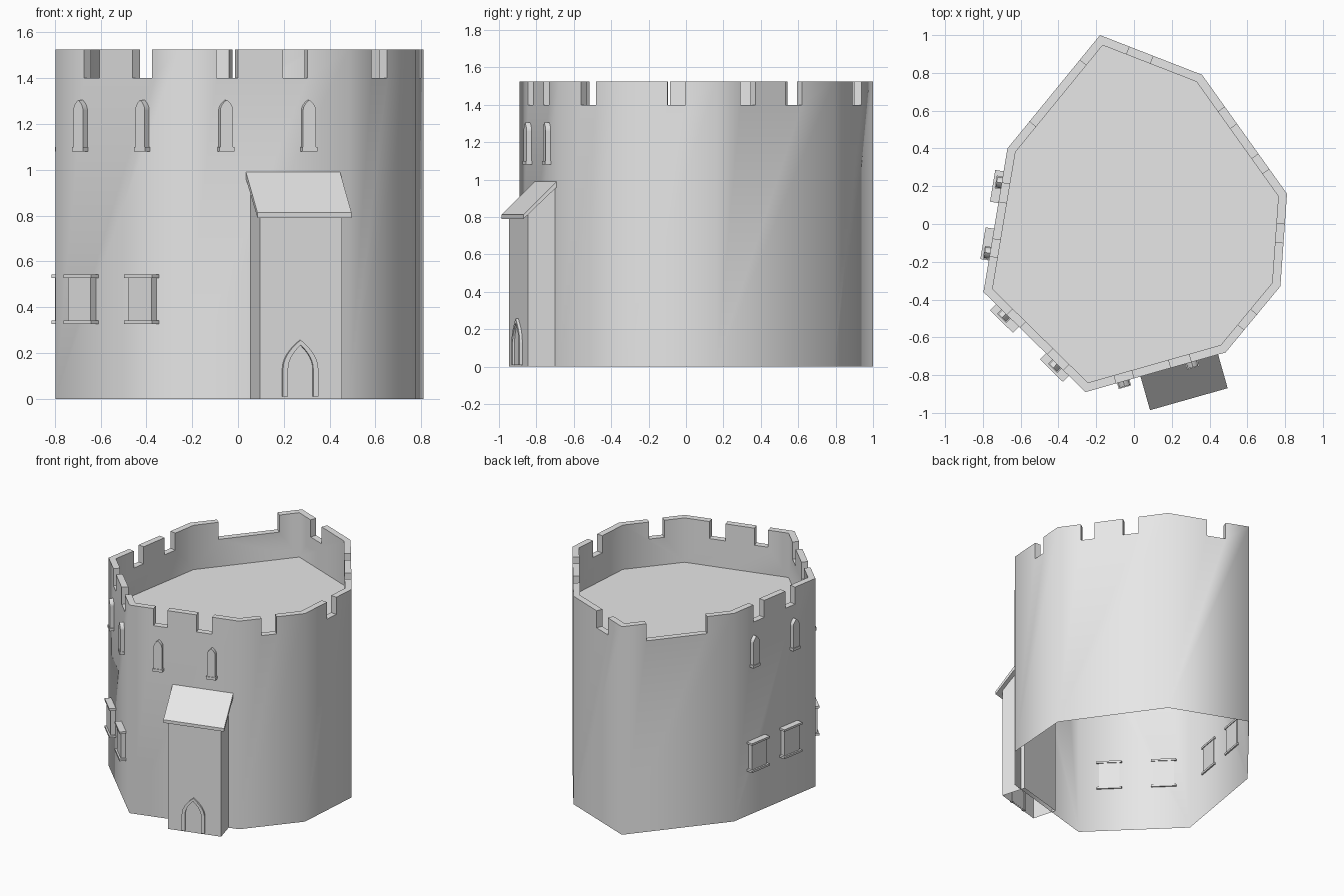
import bpy, bmesh, math
from mathutils import Vector

cube = bpy.data.objects.get("Cube")
if cube:
    bpy.data.objects.remove(cube, do_unlink=True)

stone = bpy.data.materials.new("grey_stone")
stone.use_nodes = True
GREY = (0.8, 0.8, 0.8, 1)
stone.diffuse_color = GREY
stone.node_tree.nodes["Principled BSDF"].inputs["Base Color"].default_value = GREY

# Tower plan, counter-clockwise, and the crenel openings along each side
PLAN = [Vector(p) for p in [(-.18, 1), (-.67, .4), (-.797, -.36), (-.257, -.89),
                            (.485, -.68), (.775, -.33), (.81, .16), (.36, .79)]]
GAPS = [[(.22, .76)], [(.24, .37), (.63, .75)], [(.23, .355), (.625, .78)],
        [(.22, .345), (.61, .755)], [(.34, .57)], [(.47, .67)],
        [(.21, .335), (.59, .73)], [(.48, .71)]]
N = len(PLAN)
THICK, DECK, SILL, TOP = .045, 1.2, 1.4, 1.525
LEFT, CORNER, FRONT = 1, 2, 3


def side(k):
    """Start, length, direction and outward normal of one side."""
    a, b = PLAN[k % N], PLAN[(k + 1) % N]
    d = (b - a).normalized()
    return a, (b - a).length, d, Vector((d.y, -d.x))


def place(k, s, out, z):
    a, _, d, n = side(k)
    p = a + d * s + n * out
    return Vector((p.x, p.y, z))


def finish(name, bm, recalc=True):
    bmesh.ops.remove_doubles(bm, verts=bm.verts, dist=.0001)
    if recalc:
        bmesh.ops.recalc_face_normals(bm, faces=bm.faces)
    mesh = bpy.data.meshes.new(name)
    bm.to_mesh(mesh)
    bm.free()
    mesh.materials.append(stone)
    ob = bpy.data.objects.new(name, mesh)
    bpy.context.collection.objects.link(ob)
    return ob


def face(bm, pts):
    return bm.faces.new([bm.verts.new(p) for p in pts])


def prism(name, lower, upper, open_bottom=False):
    bm = bmesh.new()
    face(bm, lower)
    face(bm, upper)
    n = len(lower)
    for i in range(n):
        j = (i + 1) % n
        quad = [lower[i], lower[j], upper[j], upper[i]]
        if open_bottom and max(p.z for p in quad) < .001:
            continue
        face(bm, quad)
    return finish(name, bm)


def plate(name, k, outline, depth, back=0):
    """Outline in (along side, height), raised from the wall."""
    return prism(name, [place(k, s, back, z) for s, z in outline],
                 [place(k, s, depth, z) for s, z in outline])


def lean_to(name, k, profile, lo, hi, open_bottom=False):
    """Profile in (outward, height), swept along the wall."""
    return prism(name, [place(k, lo, o, z) for o, z in profile],
                 [place(k, hi, o, z) for o, z in profile], open_bottom)


def block(mid, half, z0, z1):
    return [(mid - half, z0), (mid + half, z0), (mid + half, z1), (mid - half, z1)]


def arch(mid, half, z0, spring, top, steps=6):
    right = [(half * (1 - (i / steps) ** 2), spring + (top - spring) * i / steps)
             for i in range(steps + 1)]
    pts = [(half, z0)] + right + [(-x, z) for x, z in reversed(right[:-1])] + [(-half, z0)]
    return [(mid + x, z) for x, z in pts]


def inner_corner(k):
    n1, n2 = side(k - 1)[3], side(k)[3]
    return PLAN[k % N] - (n1 + n2) * (THICK / (1 + n1.dot(n2)))


# Tower shell: one outer and one inner panel per side, open below
bm = bmesh.new()
for k in range(N):
    a, length, d, n = side(k)
    ia, ib = inner_corner(k), inner_corner(k + 1)
    rim = [(0, TOP)]
    for t0, t1 in GAPS[k]:
        rim += [(t0, TOP), (t0, SILL), (t1, SILL), (t1, TOP)]
    rim.append((1, TOP))
    outer = [place(k, t * length, 0, z) for t, z in rim]
    inner = [place(k, t * length, -THICK, z) for t, z in rim]
    inner[0], inner[-1] = ia.to_3d(), ib.to_3d()
    inner[0].z = inner[-1].z = TOP
    face(bm, [place(k, length, 0, 0)] + outer[::-1] + [place(k, 0, 0, 0)][::1])
    face(bm, [Vector((*ia, DECK))] + inner + [Vector((*ib, DECK))])
    for i in range(len(rim) - 1):
        face(bm, [outer[i], outer[i + 1], inner[i + 1], inner[i]])
tower = finish("tower_wall", bm)

# Roof deck inside the parapet
bm = bmesh.new()
face(bm, [Vector((*inner_corner(k), DECK)) for k in range(N)])
finish("roof_deck", bm, False)

# Narrow arched windows and wide framed windows
arched = [(LEFT, .24), (LEFT, .73), (CORNER, .22), (CORNER, .72), (FRONT, .27), (FRONT, .757)]
for i, (k, t) in enumerate(arched):
    mid = t * side(k)[1]
    plate(f"arched_window_{i + 1}", k, arch(mid, .029, 1.09, 1.26, 1.305), .028, -.01)
    plate(f"arched_window_sill_{i + 1}", k, block(mid, .034, 1.08, 1.1), .032, -.01)

wide = [(LEFT, .27), (LEFT, .67), (CORNER, .235), (CORNER, .725)]
for i, (k, t) in enumerate(wide):
    mid = t * side(k)[1]
    plate(f"wide_window_{i + 1}", k, block(mid, .07, .34, .53), .033, -.005)
    for part, z in (("sill", .327), ("lintel", .527)):
        plate(f"wide_window_{part}_{i + 1}", k, block(mid, .085, z, z + .015), .045, -.01)

# Entrance porch with a sloping roof
lean_to("porch_body", FRONT, [(-.03, 0), (.15, 0), (.15, .825), (-.03, .98)], .324, .697, True)
lean_to("porch_roof", FRONT, [(-.01, 1.0), (.185, .813), (.185, .79), (-.01, .97)], .303, .73)

# Pointed doorway: raised frame and thin door leaf
door = .505
frame = arch(door, .08, .01, .13, .257) + arch(door, .057, .01, .13, .235)[::-1]
plate("door_frame", FRONT, frame, .165, .145)
plate("door_leaf", FRONT, arch(door, .058, .01, .13, .236), .154, .149)

# Soft shading around the tower corners, crisp right angles
bpy.ops.object.select_all(action='DESELECT')
tower.select_set(True)
bpy.context.view_layer.objects.active = tower
bpy.ops.object.shade_smooth_by_angle(angle=math.radians(80))
